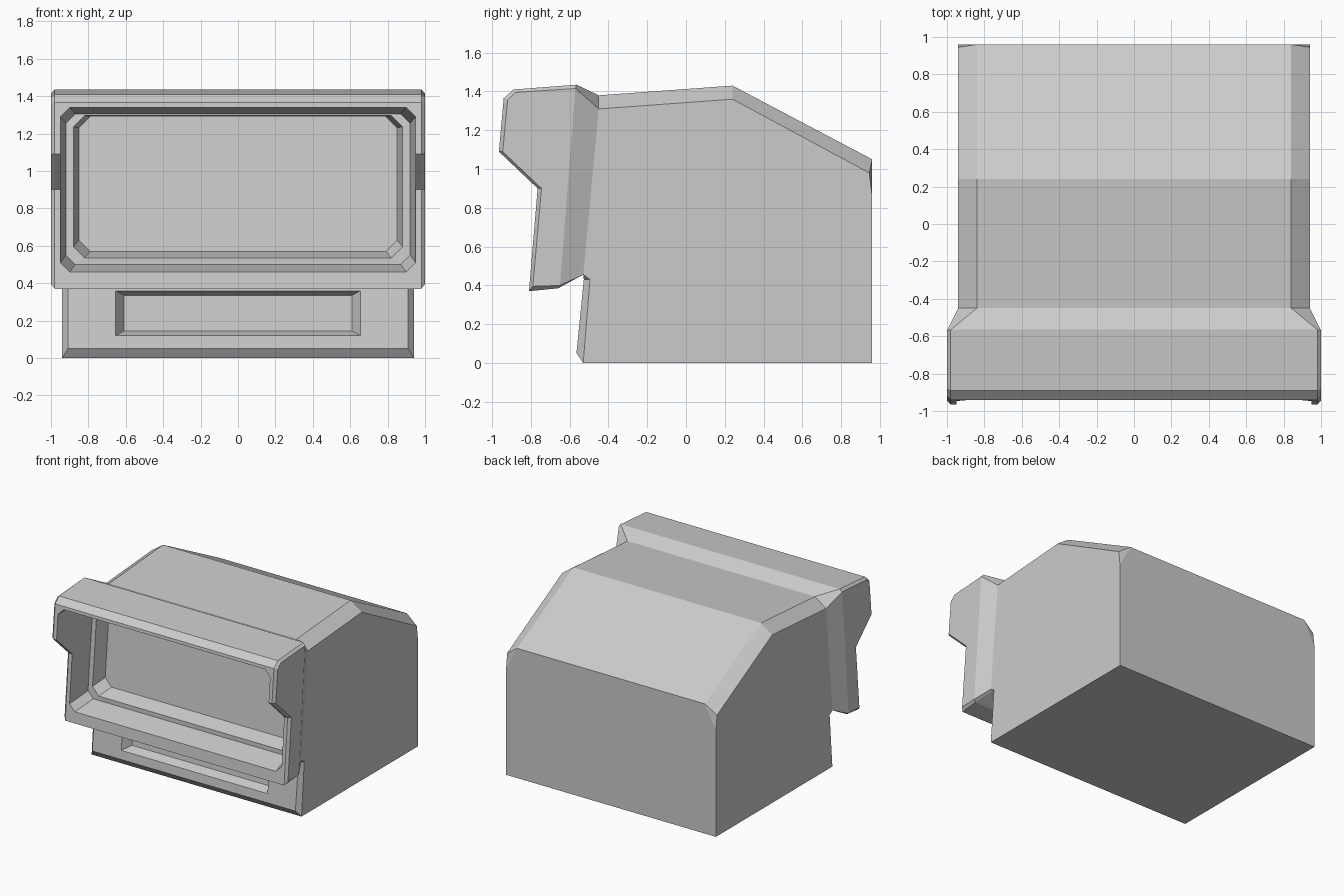
import bpy
import bmesh

if "Cube" in bpy.data.objects:
    bpy.data.objects.remove(bpy.data.objects["Cube"], do_unlink=True)

GREY = (0.6, 0.6, 0.6, 1.0)
LEAN = 0.093  # backward lean of the front, y per unit of height

grey = bpy.data.materials.new("plain_grey")
grey.use_nodes = True
grey.diffuse_color = GREY
grey.node_tree.nodes["Principled BSDF"].inputs["Base Color"].default_value = GREY


def mesh_from_faces(name, faces):
    """Make a closed object from faces given as point lists, sharing equal points."""
    bm = bmesh.new()
    verts = {}
    for face in faces:
        points = list(dict.fromkeys(face))
        if len(points) < 3:
            continue
        for p in points:
            if p not in verts:
                verts[p] = bm.verts.new(p)
        bm.faces.new([verts[p] for p in points])
    bmesh.ops.recalc_face_normals(bm, faces=bm.faces[:])
    mesh = bpy.data.meshes.new(name)
    bm.to_mesh(mesh)
    bm.free()
    mesh.materials.append(grey)
    obj = bpy.data.objects.new(name, mesh)
    bpy.context.collection.objects.link(obj)
    return obj


def flip(p):
    return (-p[0], p[1], p[2])


def mirrored_shell(name, rim, side, panels):
    """Span a profile across x, chamfer it to the side profile, close the sides."""
    faces = []
    count = len(rim)
    for i in range(count):
        j = (i + 1) % count
        faces.append([rim[i], rim[j], flip(rim[j]), flip(rim[i])])
        quad = [rim[i], rim[j], side[j], side[i]]
        faces += [quad, [flip(p) for p in quad]]
    for panel in panels:
        face = [side[i] for i in panel]
        faces += [face, [flip(p) for p in face]]
    return mesh_from_faces(name, faces)


def ring(half, low, high, cut, y):
    """Rectangle with clipped corners, leaning back with height."""
    outline = [(half - cut, low), (half, low + cut), (half, high - cut), (half - cut, high)]
    outline += [(-x, z) for x, z in reversed(outline)]
    return [(x, y + LEAN * (z - low), z) for x, z in outline]


def ring_cutter(name, rings):
    faces = [rings[0], rings[-1]]
    for a, b in zip(rings, rings[1:]):
        n = len(a)
        faces += [[a[i], a[(i + 1) % n], b[(i + 1) % n], b[i]] for i in range(n)]
    cutter = mesh_from_faces(name, faces)
    cutter.hide_render = True
    return cutter


def carve(obj, cutter):
    mod = obj.modifiers.new(cutter.name, "BOOLEAN")
    mod.operation = "DIFFERENCE"
    mod.solver = "EXACT"
    mod.object = cutter
    bpy.context.view_layer.objects.active = obj
    bpy.ops.object.modifier_apply(modifier=mod.name)


# Points shared by the body and the hood where they meet
seam_top, seam_top_side = (.84, -.45, 1.38), (.94, -.45, 1.31)
seam_low, seam_low_side = (.91, -.53, .455), (.94, -.53, .455)
toe, heel, back_side = (.94, -.53, 0), (.94, .96, 0), (.94, .96, .86)

# Main body with sloping rear roof and chamfered edges
body = mirrored_shell(
    "body",
    [seam_top, seam_low, (.91, -.527, .43), (.91, -.565, .05), toe,
     heel, back_side, (.84, .96, 1.05), (.84, .24, 1.43)],
    [seam_top_side, seam_low_side, (.94, -.495, .43), toe, toe,
     heel, back_side, (.94, .945, .98), (.94, .24, 1.36)],
    [range(9)])

# Flared hood: side outlines as (y, z), from the top rear round to the bottom rear
hood_rim = [(-.565, 1.435), (-.89, 1.41), (-.94, 1.365), (-.965, 1.09),
            (-.765, .9), (-.81, .37), (-.66, .385)]
hood_side = [(-.57, 1.415), (-.88, 1.395), (-.92, 1.355), (-.945, 1.09),
             (-.745, .9), (-.79, .395), (-.65, .4)]
hood = mirrored_shell(
    "hood",
    [seam_top] + [(.98, y, z) for y, z in hood_rim] + [seam_low],
    [seam_top_side] + [(1.0, y, z) for y, z in hood_side] + [seam_low_side],
    [range(1, 8), (0, 1, 7, 8)])

# Stepped screen recess through the hood into the body
screen_cutter = ring_cutter("screen_cutter", [
    ring(.95, .46, 1.34, .05, -1.2),
    ring(.95, .46, 1.34, .05, -.8),
    ring(.92, .50, 1.305, .05, -.61),
    ring(.88, .535, 1.297, .06, -.61),
    ring(.85, .57, 1.29, .06, -.49)])
for part in (hood, body):
    carve(part, screen_cutter)


# Shallow tapered slot in the lower front
def slot_ring(half, low, high, y):
    return [(x, y + LEAN * (z - low), z)
            for x, z in ((-half, low), (half, low), (half, high), (-half, high))]


slot_cutter = ring_cutter("slot_cutter", [
    slot_ring(.655, .12, .36, -.7),
    slot_ring(.655, .12, .36, -.558),
    slot_ring(.61, .145, .335, -.485)])
carve(body, slot_cutter)

for cutter in (screen_cutter, slot_cutter):
    bpy.data.objects.remove(cutter, do_unlink=True)
